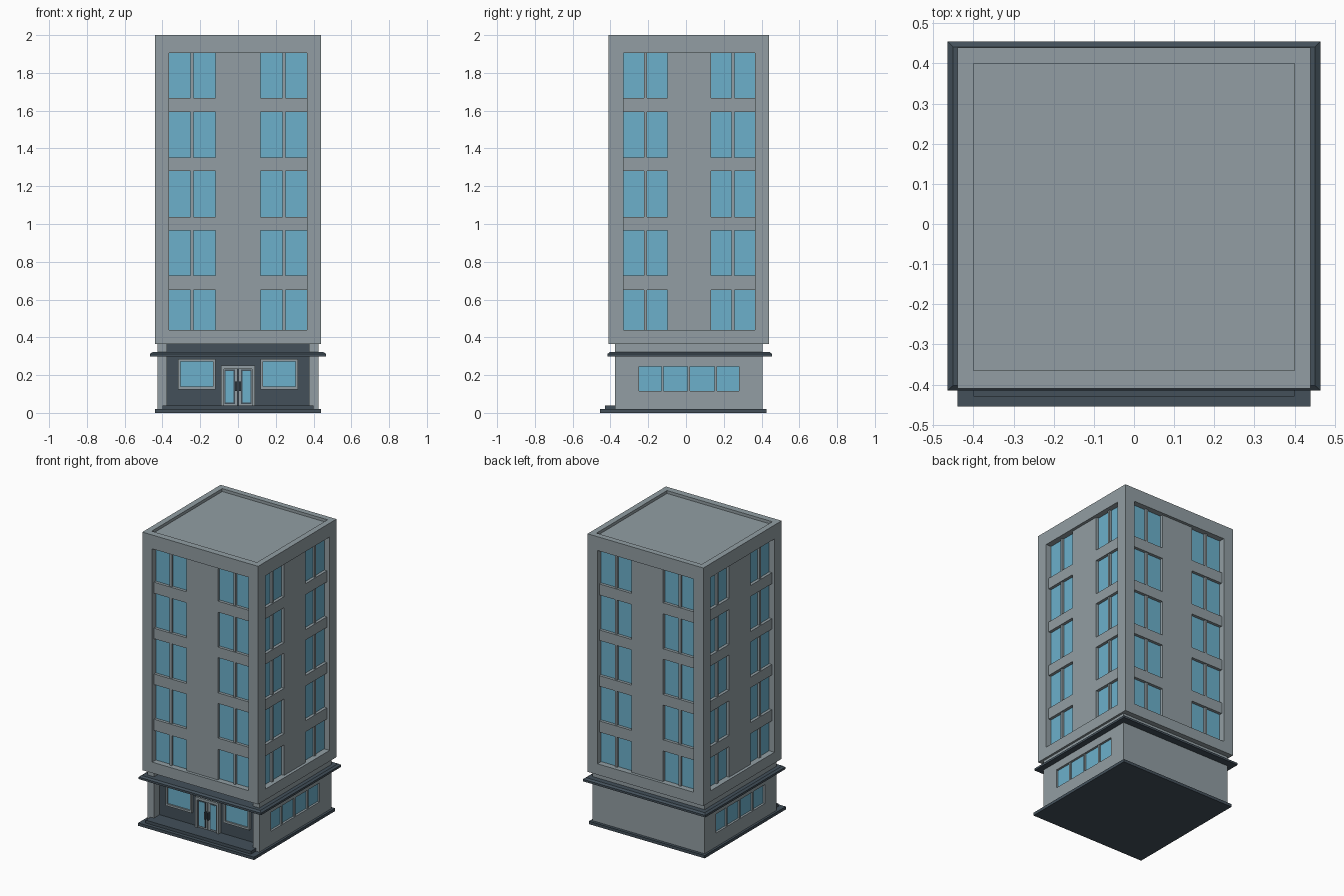
import bpy, bmesh

if "Cube" in bpy.data.objects:
    bpy.data.objects.remove(bpy.data.objects["Cube"])


def material(name, rgb):
    def linear(c):
        c /= 255
        return c / 12.92 if c <= 0.04045 else ((c + 0.055) / 1.055) ** 2.4
    m = bpy.data.materials.new(name)
    m.diffuse_color = (*[linear(c) for c in rgb], 1)
    m.use_nodes = True
    m.node_tree.nodes["Principled BSDF"].inputs["Base Color"].default_value = m.diffuse_color
    return m


WALL = material("pale grey wall", (146, 158, 163))
DARK = material("dark slate", (67, 80, 90))
GLASS = material("blue glass", (108, 176, 203))


def boxes(name, spans, mat):
    """One object from boxes given as (x0, x1, y0, y1, z0, z1)."""
    bm = bmesh.new()
    for x0, x1, y0, y1, z0, z1 in spans:
        verts = bmesh.ops.create_cube(bm, size=1)["verts"]
        for v in verts:
            v.co = (x0 if v.co.x < 0 else x1,
                    y0 if v.co.y < 0 else y1,
                    z0 if v.co.z < 0 else z1)
    mesh = bpy.data.meshes.new(name)
    bm.to_mesh(mesh)
    bm.free()
    mesh.materials.append(mat)
    obj = bpy.data.objects.new(name, mesh)
    bpy.context.collection.objects.link(obj)
    return obj


def cut(obj, spans):
    """Carve disjoint boxes out of an object."""
    cutter = boxes("cutter", spans, WALL)
    cutter.hide_render = True
    mod = obj.modifiers.new("cut", "BOOLEAN")
    mod.operation, mod.solver, mod.object = "DIFFERENCE", "EXACT", cutter
    bpy.context.view_layer.objects.active = obj
    bpy.ops.object.modifier_apply(modifier=mod.name)
    bpy.data.objects.remove(cutter)


def on_side(side, limits, u0, u1, z0, z1, d0, d1):
    """Box on a facade: u runs along the wall, d is depth behind its plane."""
    x0, x1, y0, y1 = limits
    if side == "front":
        return (u0, u1, y0 + d0, y0 + d1, z0, z1)
    if side == "back":
        return (u0, u1, y1 - d1, y1 - d0, z0, z1)
    if side == "right":
        return (x1 - d1, x1 - d0, u0, u1, z0, z1)
    return (x0 + d0, x0 + d1, u0, u1, z0, z1)


# Tower shell with one tall recess per side and a sunken roof
TOWER = (-0.44, 0.44, -0.41, 0.44)
LOW, HIGH, DEEP = 0.44, 1.905, 0.045
SIDES = {"front": (0, 0.365, 0.12), "back": (0, 0.365, 0.12),
         "right": (0.017, 0.348, 0.115), "left": (0.017, 0.348, 0.115)}
tower = boxes("tower_shell", [(*TOWER, 0.365, 2.0)], WALL)
cut(tower, [on_side(s, TOWER, c - h, c + h, LOW, HIGH, -0.02, DEEP)
            for s, (c, h, p) in SIDES.items()]
    + [(-0.40, 0.40, -0.365, 0.40, 1.98, 2.1)])

# Facade fillings: glass, centre panel, floor bands and mullions
FLOORS = [(0.65, 0.727), (0.965, 1.038), (1.28, 1.352), (1.592, 1.668)]
for side, (c, h, p) in SIDES.items():
    def part(u0, u1, z0, z1, d0, d1):
        return on_side(side, TOWER, u0, u1, z0, z1, d0, d1)
    columns = [(c - h, c - p), (c + p, c + h)]
    boxes(side + "_glass",
          [part(a, b, LOW, HIGH, DEEP - 0.005, DEEP + 0.005) for a, b in columns], GLASS)
    boxes(side + "_centre_panel", [part(c - p, c + p, LOW, HIGH, 0.02, DEEP + 0.005)], WALL)
    boxes(side + "_floor_bands",
          [part(a, b, z0, z1, 0.02, DEEP + 0.005) for a, b in columns for z0, z1 in FLOORS], WALL)
    boxes(side + "_mullions",
          [part((a + b) / 2 - 0.008, (a + b) / 2 + 0.008, LOW, HIGH, 0.026, DEEP + 0.005)
           for a, b in columns], WALL)

# Ground floor with a front entrance recess and side window niches
GROUND = (-0.425, 0.425, -0.375, 0.405)
ground = boxes("ground_floor", [(*GROUND, 0.02, 0.365)], WALL)
cut(ground, [(-0.375, 0.375, -0.5, -0.31, 0.0, 0.4)]
    + [on_side(s, GROUND, -0.25, 0.28, 0.115, 0.245, -0.02, 0.02) for s in ("left", "right")])
boxes("entrance_wall", [(-0.375, 0.375, -0.315, -0.305, 0.02, 0.365)], DARK)

# Side strip windows
for side in ("left", "right"):
    boxes(side + "_strip_glass",
          [on_side(side, GROUND, -0.25, 0.28, 0.115, 0.245, 0.015, 0.022)], GLASS)
    boxes(side + "_strip_mullions",
          [on_side(side, GROUND, u - 0.006, u + 0.006, 0.115, 0.245, 0.004, 0.022)
           for u in (-0.125, 0.015, 0.158)], WALL)

# Plinth and entrance step
boxes("plinth", [(-0.44, 0.44, -0.455, 0.425, 0, 0.02)], DARK)
boxes("entrance_step", [(-0.40, 0.40, -0.43, -0.376, 0.02, 0.04),
                        (-0.375, 0.375, -0.376, -0.31, 0.02, 0.04)], DARK)

# Cornice with a sloping top edge
boxes("cornice", [(-0.465, 0.465, -0.415, 0.455, 0.299, 0.313)], DARK)
cap = boxes("cornice_cap", [(-0.465, 0.465, -0.415, 0.455, 0.313, 0.323)], DARK)
for v in cap.data.vertices:
    if v.co.z > 0.32:
        v.co.x *= 0.97
        v.co.y *= 0.97

# Shop windows either side of the entrance
for name, s in (("left", -1), ("right", 1)):
    x0, x1 = sorted((s * 0.12, s * 0.318))
    boxes(name + "_shop_frame",
          [(x0, x1, -0.333, -0.312, 0.125, 0.139), (x0, x1, -0.333, -0.312, 0.271, 0.285),
           (x0, x0 + 0.013, -0.333, -0.312, 0.139, 0.271),
           (x1 - 0.013, x1, -0.333, -0.312, 0.139, 0.271)], WALL)
    boxes(name + "_shop_glass",
          [(x0 + 0.013, x1 - 0.013, -0.322, -0.314, 0.139, 0.271)], GLASS)

# Double door: surround, leaves, panes and handles
boxes("door_surround", [(-0.09, -0.074, -0.338, -0.312, 0.04, 0.25),
                        (0.074, 0.09, -0.338, -0.312, 0.04, 0.25),
                        (-0.074, 0.074, -0.338, -0.312, 0.232, 0.25)], WALL)
boxes("door_leaves", [(-0.074, -0.002, -0.326, -0.312, 0.04, 0.232),
                      (0.002, 0.074, -0.326, -0.312, 0.04, 0.232)], WALL)
for name, s in (("left", -1), ("right", 1)):
    def pane(a, b, y0, y1, z0, z1):
        return (*sorted((s * a, s * b)), y0, y1, z0, z1)
    boxes(name + "_door_trim", [pane(0.016, 0.072, -0.329, -0.325, 0.048, 0.23)], DARK)
    boxes(name + "_door_glass", [pane(0.023, 0.065, -0.332, -0.328, 0.056, 0.222)], GLASS)
    boxes(name + "_door_handle", [pane(0.006, 0.015, -0.345, -0.325, 0.115, 0.165)], DARK)
